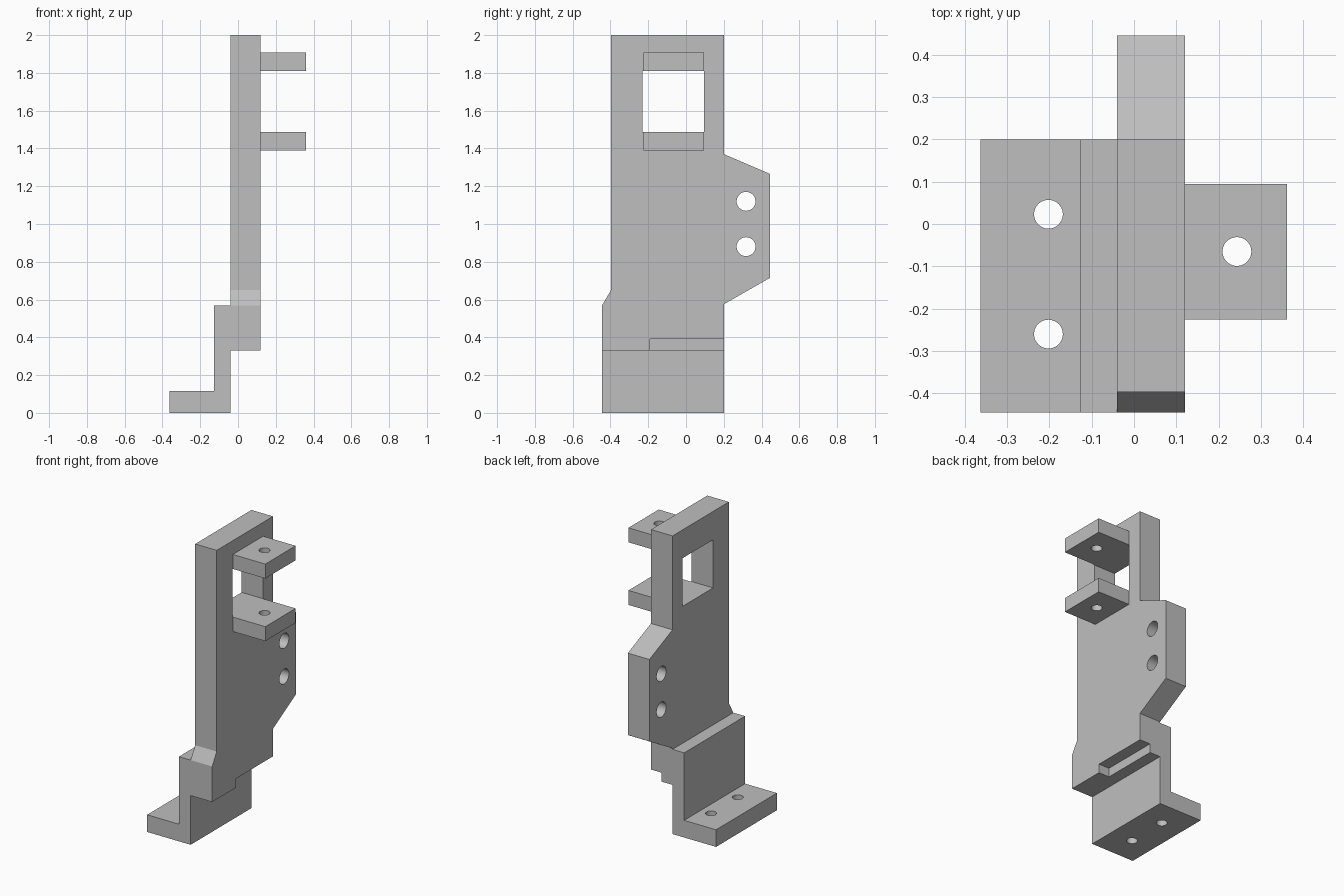
import bpy
import bmesh
import math
from mathutils import Matrix, Vector

default = bpy.data.objects.get("Cube")
if default:
    bpy.data.objects.remove(default, do_unlink=True)

grey = bpy.data.materials.new("plain grey")
grey.use_nodes = True
GREY = (0.52, 0.52, 0.52, 1)
grey.diffuse_color = GREY
grey.node_tree.nodes["Principled BSDF"].inputs["Base Color"].default_value = GREY


def finish(name, bm):
    bmesh.ops.recalc_face_normals(bm, faces=bm.faces)
    mesh = bpy.data.meshes.new(name)
    bm.to_mesh(mesh)
    bm.free()
    mesh.materials.append(grey)
    ob = bpy.data.objects.new(name, mesh)
    bpy.context.collection.objects.link(ob)
    return ob


def prism(name, points, axis, low, high):
    """Extrude a flat outline along x (outline in y, z) or y (outline in x, z)."""
    bm = bmesh.new()
    place = (lambda a, b: (low, a, b)) if axis == "x" else (lambda a, b: (a, low, b))
    face = bm.faces.new([bm.verts.new(place(a, b)) for a, b in points])
    moved = bmesh.ops.extrude_face_region(bm, geom=[face])["geom"]
    shift = Vector((high - low, 0, 0) if axis == "x" else (0, high - low, 0))
    verts = [v for v in moved if isinstance(v, bmesh.types.BMVert)]
    bmesh.ops.translate(bm, verts=verts, vec=shift)
    return finish(name, bm)


def box(name, x, y, z):
    outline = [(y[0], z[0]), (y[1], z[0]), (y[1], z[1]), (y[0], z[1])]
    return prism(name, outline, "x", *x)


def drill(name, centre, radius, axis):
    """Cylinder cutter along x or z."""
    bm = bmesh.new()
    turn = Matrix.Rotation(math.pi / 2, 4, "Y") if axis == "x" else Matrix()
    bmesh.ops.create_cone(bm, cap_ends=True, segments=40, radius1=radius,
                          radius2=radius, depth=0.4,
                          matrix=Matrix.Translation(centre) @ turn)
    return finish(name, bm)


def cut(part, cutters):
    bpy.ops.object.select_all(action="DESELECT")
    bpy.context.view_layer.objects.active = part
    part.select_set(True)
    for cutter in cutters:
        cutter.hide_render = True
        mod = part.modifiers.new("cut", "BOOLEAN")
        mod.operation = "DIFFERENCE"
        mod.solver = "EXACT"
        mod.object = cutter
        bpy.ops.object.modifier_apply(modifier=mod.name)
        bpy.data.objects.remove(cutter, do_unlink=True)
    bpy.ops.object.shade_smooth_by_angle(angle=math.radians(25))


FRONT, BACK = -0.445, 0.2
INNER, OUTER = -0.04, 0.12

# Upright plate with its side flange, window, bolt holes and lower edge rebate
plate = prism("upright_plate", [
    (FRONT, 0.33), (BACK, 0.33), (BACK, 0.575), (0.445, 0.715), (0.445, 1.265),
    (BACK, 1.37), (BACK, 2), (-0.397, 2), (-0.397, 0.65), (FRONT, 0.568),
], "x", INNER, OUTER)
cut(plate, [
    box("window_cutter", (-0.2, 0.3), (-0.23, 0.096), (1.487, 1.81)),
    box("rebate_cutter", (0.04, 0.3), (-0.19, 0.4), (0.2, 0.39)),
] + [drill("flange_drill", (0.04, 0.318, z), 0.05, "x") for z in (0.88, 1.12)])

# Angled foot bracket with two mounting holes
foot = prism("foot_bracket", [
    (-0.363, 0), (INNER, 0), (INNER, 0.568), (-0.127, 0.568),
    (-0.127, 0.115), (-0.363, 0.115),
], "y", FRONT, BACK)
cut(foot, [drill("foot_drill", (-0.202, y, 0.05), 0.034, "z") for y in (-0.26, 0.023)])

# Pair of lugs above and below the window
for name, bottom in (("lower_lug", 1.39), ("upper_lug", 1.81)):
    lug = box(name, (OUTER, 0.361), (-0.226, 0.095), (bottom, bottom + 0.097))
    cut(lug, [drill("lug_drill", (0.243, -0.065, bottom + 0.05), 0.034, "z")])
